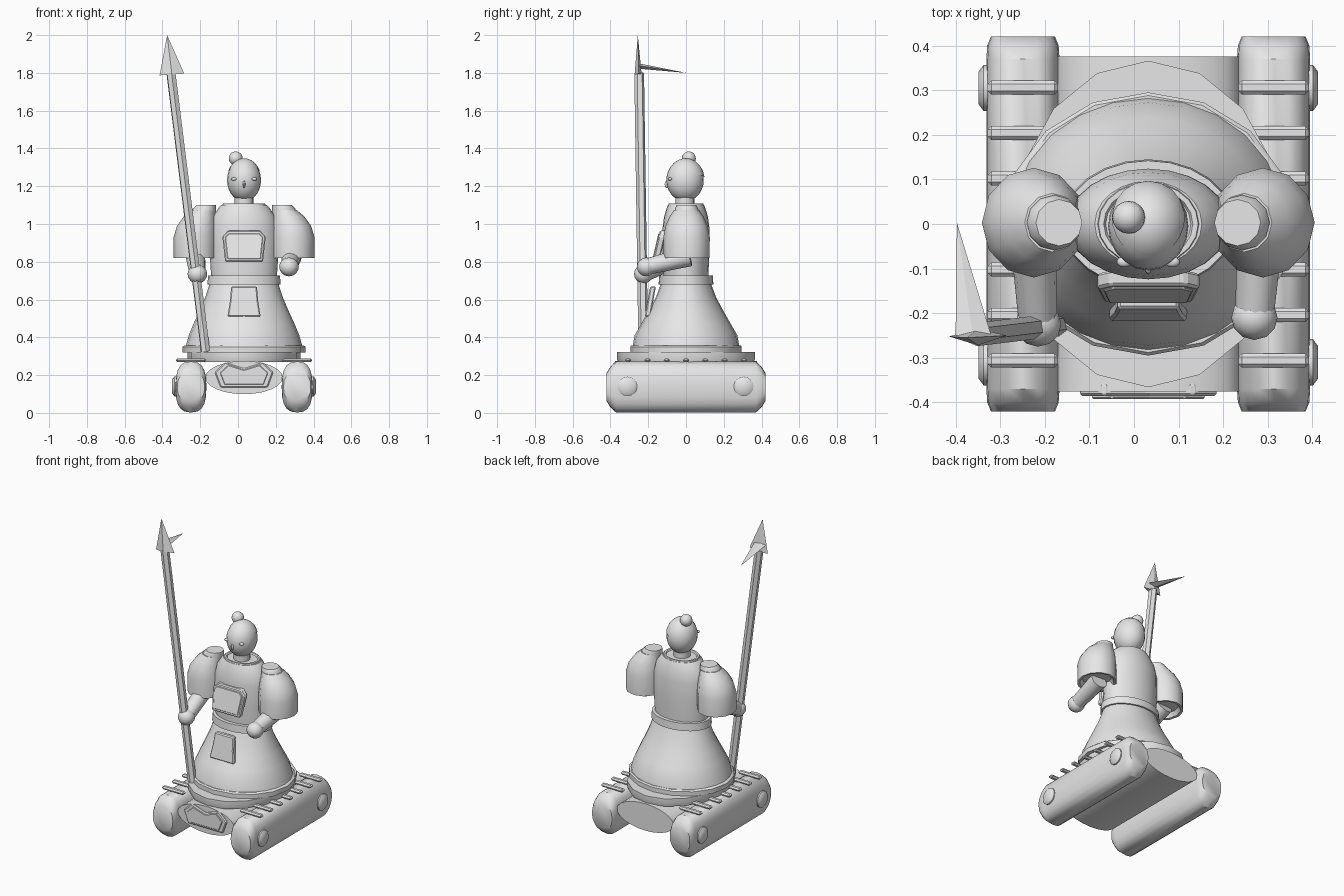
import bpy, bmesh, math
from mathutils import Vector

if "Cube" in bpy.data.objects:
    bpy.data.objects.remove(bpy.data.objects["Cube"], do_unlink=True)

grey = bpy.data.materials.new("plain_grey")
grey.use_nodes = True
grey.diffuse_color = (0.8, 0.8, 0.8, 1)
grey.node_tree.nodes["Principled BSDF"].inputs["Base Color"].default_value = (0.8, 0.8, 0.8, 1)

CX = 0.032  # centre line of the body


def finish(name, bm, angle=40, bevel=0):
    bmesh.ops.recalc_face_normals(bm, faces=bm.faces)
    mesh = bpy.data.meshes.new(name)
    bm.to_mesh(mesh)
    bm.free()
    ob = bpy.data.objects.new(name, mesh)
    bpy.context.collection.objects.link(ob)
    mesh.materials.append(grey)
    bpy.ops.object.select_all(action='DESELECT')
    ob.select_set(True)
    bpy.context.view_layer.objects.active = ob
    if bevel:
        mod = ob.modifiers.new("bevel", 'BEVEL')
        mod.width, mod.segments = bevel, 1
    if angle:
        bpy.ops.object.shade_smooth_by_angle(angle=math.radians(angle))
    return ob


def skin(name, rings, angle=40):
    """Join equal rings of points and cap both ends."""
    bm = bmesh.new()
    vs = [[bm.verts.new(p) for p in ring] for ring in rings]
    n = len(vs[0])
    for a, b in zip(vs, vs[1:]):
        for i in range(n):
            j = (i + 1) % n
            bm.faces.new((a[i], a[j], b[j], b[i]))
    bm.faces.new(vs[0])
    bm.faces.new(vs[-1])
    return finish(name, bm, angle)


def turned(name, profile, sides=16, cy=0, angle=40):
    """Upright loft; profile rows are z, x radius, y radius, centre x."""
    rings = []
    for z, rx, ry, cx in profile:
        turns = [math.tau * i / sides for i in range(sides)]
        rings.append([(cx + rx * math.cos(t), cy + ry * math.sin(t), z) for t in turns])
    return skin(name, rings, angle)


def tube(name, a, b, ra, rb, sides=10, angle=40):
    a, b = Vector(a), Vector(b)
    q = (b - a).to_track_quat('Z', 'Y')
    rings = []
    for c, r in ((a, ra), (b, rb)):
        turns = [math.tau * i / sides for i in range(sides)]
        rings.append([c + q @ Vector((r * math.cos(t), r * math.sin(t), 0)) for t in turns])
    return skin(name, rings, angle)


def ball(name, centre, radii, u=16, v=10, cut=None):
    bm = bmesh.new()
    bmesh.ops.create_uvsphere(bm, u_segments=u, v_segments=v, radius=1)
    if cut:
        bmesh.ops.bisect_plane(bm, geom=bm.verts[:] + bm.edges[:] + bm.faces[:],
                               plane_co=cut[0], plane_no=cut[1], clear_inner=True)
    for p in bm.verts:
        p.co = Vector([c + r * k for c, r, k in zip(centre, radii, p.co)])
    return finish(name, bm, 60)


def plate(name, outline, depth, slope=(0, 0), bevel=0.006):
    """Front-facing plate; slope = (y at z=0, dy/dz) of its front face."""
    rings = []
    for d in (0, depth):
        rings.append([(CX + x, slope[0] + slope[1] * z + d, z) for x, z in outline])
    ob = skin(name, rings, 0)
    mod = ob.modifiers.new("bevel", 'BEVEL')
    mod.width, mod.segments = bevel, 1
    return ob


# Tracks, hubs and cross slats
for side, name in ((-1, "right"), (1, "left")):
    x0 = CX + side * 0.281
    rings = []
    for y, w, h in ((-0.42, 0.072, 0.075), (-0.40, 0.08, 0.108), (-0.37, 0.082, 0.135),
                    (0.37, 0.082, 0.135), (0.40, 0.08, 0.108), (0.42, 0.072, 0.075)):
        ring = []
        for i in range(20):
            c, s = math.cos(math.tau * i / 20), math.sin(math.tau * i / 20)
            ring.append((x0 + w * math.copysign(abs(c) ** 0.75, c), y,
                         0.137 + h * math.copysign(abs(s) ** 0.75, s)))
        rings.append(ring)
    skin(name + "_track", rings)
    for y in (-0.31, 0.305):
        tube(name + "_hub", (x0 + side * 0.06, y, 0.14), (x0 + side * 0.088, y, 0.14), 0.052, 0.052, 16)
        tube(name + "_hub_cap", (x0 + side * 0.088, y, 0.14), (x0 + side * 0.1, y, 0.14), 0.052, 0.036, 16)
    for i in range(7):
        bm = bmesh.new()
        bmesh.ops.create_cube(bm, size=1)
        for p in bm.verts:
            p.co = Vector((x0 + p.co.x * 0.158, (i - 3) * 0.102 + p.co.y * 0.032, 0.279 + p.co.z * 0.02))
        finish(name + "_slat", bm, 0, 0.008)

# Hull between the tracks
hull = []
for y in (-0.375, 0.375):
    hull.append([(CX + 0.205 * math.cos(math.tau * i / 24), y, 0.187 + 0.088 * math.sin(math.tau * i / 24))
                 for i in range(24)])
skin("hull", hull)

# Badge shaped plate on the hull front, with a raised inner panel
badge = [(0, 0.235), (-0.1, 0.268), (-0.155, 0.215), (-0.125, 0.135),
         (0.125, 0.135), (0.155, 0.215), (0.1, 0.268)]
plate("hull_badge", badge, 0.03, (-0.386, 0))
plate("hull_badge_panel", [(x * 0.82, 0.2 + (z - 0.2) * 0.78) for x, z in badge], 0.01, (-0.392, 0), 0.003)

# Deck, skirt, belt and torso
turned("deck", [(0.27, 0.295, 0.36, CX), (0.29, 0.3, 0.366, CX), (0.322, 0.3, 0.366, CX)])
turned("skirt_hem", [(0.32, 0.325, 0.295, CX), (0.35, 0.325, 0.295, CX), (0.358, 0.315, 0.288, CX)])
turned("skirt", [(0.34, 0.312, 0.285, CX), (0.41, 0.293, 0.272, CX), (0.47, 0.268, 0.238, CX),
                 (0.54, 0.236, 0.198, CX), (0.61, 0.206, 0.16, CX), (0.69, 0.18, 0.13, CX)], 24)
turned("belt", [(0.68, 0.194, 0.145, CX), (0.728, 0.19, 0.142, CX)], 24)
turned("torso", [(0.72, 0.174, 0.118, CX), (0.85, 0.182, 0.124, CX), (0.98, 0.18, 0.124, CX),
                 (1.04, 0.166, 0.116, CX), (1.085, 0.135, 0.102, CX), (1.1, 0.12, 0.096, CX)], 24)
turned("collar", [(1.08, 0.118, 0.1, CX), (1.108, 0.112, 0.092, CX), (1.108, 0.1, 0.082, CX),
                  (1.09, 0.09, 0.07, CX)], 20)

# Chest plate and apron
plate("chest_plate", [(-0.085, 0.965), (0.085, 0.965), (0.115, 0.935), (0.1, 0.8), (-0.1, 0.8),
                      (-0.115, 0.935)], 0.035, (-0.36, 0.23))
plate("chest_panel", [(-0.08, 0.95), (0.08, 0.95), (0.1, 0.93), (0.088, 0.815), (-0.088, 0.815),
                      (-0.1, 0.93)], 0.01, (-0.365, 0.23), 0.003)
plate("apron", [(-0.068, 0.67), (0.068, 0.67), (0.075, 0.59), (0.088, 0.51), (-0.088, 0.51),
                (-0.075, 0.59)], 0.03, (-0.31, 0.18))

# Head, bun and face
tube("neck", (CX, -0.005, 1.07), (CX, -0.005, 1.16), 0.05, 0.05, 16)
ball("head", (CX, -0.005, 1.232), (0.09, 0.099, 0.112), 20, 14)
ball("hair_cap", (CX, -0.002, 1.234), (0.0925, 0.1005, 0.114), 20, 14,
     ((0, 0.1, 0.45), (0, 0.35, 1)))
ball("hair_bun", (-0.012, 0.015, 1.347), (0.037, 0.037, 0.037))
for s in (-1, 1):
    ball("eye", (CX + s * 0.054, -0.085, 1.238), (0.017, 0.012, 0.008), 10, 6)
ball("nose", (CX, -0.103, 1.21), (0.007, 0.01, 0.02), 8, 6)

# Puffed sleeves with a hollow underside
for s, name in ((-1, "right"), (1, "left")):
    rows = ((0.85, 0.085, 0.258), (0.822, 0.1, 0.258), (0.82, 0.115, 0.258), (0.93, 0.116, 0.257),
            (0.99, 0.105, 0.25), (1.04, 0.084, 0.235), (1.075, 0.062, 0.215))
    turned(name + "_sleeve", [(z, r, r * 1.06, CX + s * x) for z, r, x in rows], 12, 0.003)
    turned(name + "_shoulder_cap", [(z, r, r, CX + s * x) for z, r, x in
           ((1.03, 0.062, 0.215), (1.08, 0.062, 0.21), (1.1, 0.052, 0.2), (1.1, 0.04, 0.2))], 12, 0.003)

# Forearms and hands
for name, elbow, wrist in (("right", (-0.228, 0.01, 0.85), (-0.215, -0.225, 0.735)),
                           ("left", (0.285, 0.02, 0.83), (0.27, -0.21, 0.773))):
    tube(name + "_forearm", elbow, wrist, 0.054, 0.043, 12)
    ball(name + "_hand", wrist, (0.052, 0.05, 0.05), 12, 8)

# Spear with a flat blade and a rear spike
tube("spear_shaft", (-0.172, -0.226, 0.325), (-0.355, -0.248, 1.8), 0.026, 0.026, 6, 0)


def spike(name, base, tip):
    bm = bmesh.new()
    vs = [bm.verts.new(p) for p in base]
    top = bm.verts.new(tip)
    bm.faces.new(vs)
    for i in range(4):
        bm.faces.new((vs[i], vs[(i + 1) % 4], top))
    finish(name, bm, 0)


spike("spear_blade", [(-0.415, -0.252, 1.787), (-0.35, -0.272, 1.792),
                      (-0.285, -0.25, 1.797), (-0.35, -0.235, 1.792)], (-0.375, -0.255, 2.0))
spike("spear_spike", [(-0.4, -0.25, 1.838), (-0.362, -0.25, 1.85),
                      (-0.32, -0.25, 1.838), (-0.362, -0.25, 1.822)], (-0.397, 0.003, 1.8))
